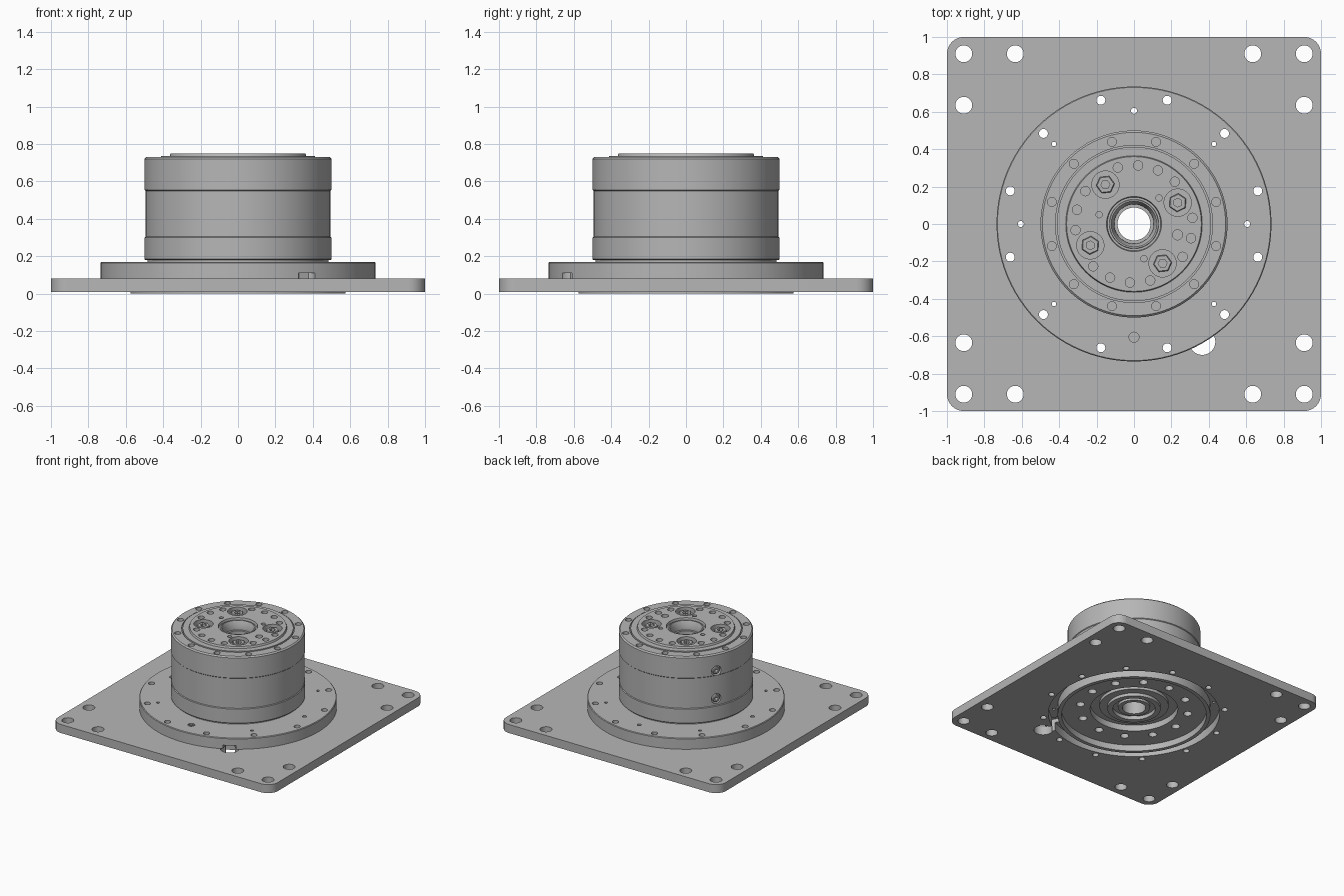
import bpy, bmesh, math
from mathutils import Matrix, Vector

cube = bpy.data.objects.get("Cube")
if cube:
    bpy.data.objects.remove(cube, do_unlink=True)

metal = bpy.data.materials.new("machined grey")
metal.use_nodes = True
GREY = (0.47, 0.47, 0.47, 1)
metal.diffuse_color = GREY
metal.node_tree.nodes["Principled BSDF"].inputs["Base Color"].default_value = GREY


def finish(name, bm):
    bmesh.ops.recalc_face_normals(bm, faces=bm.faces)
    mesh = bpy.data.meshes.new(name)
    bm.to_mesh(mesh)
    bm.free()
    obj = bpy.data.objects.new(name, mesh)
    bpy.context.collection.objects.link(obj)
    mesh.materials.append(metal)
    return obj


def select(obj):
    bpy.ops.object.select_all(action='DESELECT')
    obj.select_set(True)
    bpy.context.view_layer.objects.active = obj


def lathe(name, profile, steps=96):
    """Revolve a closed (radius, z) outline into a ring-shaped solid."""
    bm = bmesh.new()
    rings = [[bm.verts.new((r * math.cos(math.tau * i / steps),
                            r * math.sin(math.tau * i / steps), z))
              for r, z in profile] for i in range(steps)]
    n = len(profile)
    for i in range(steps):
        a, b = rings[i], rings[(i + 1) % steps]
        for j in range(n):
            k = (j + 1) % n
            bm.faces.new((a[j], b[j], b[k], a[k]))
    return finish(name, bm)


def drill(bm, x, y, radius, low, high, sides=24):
    bmesh.ops.create_cone(bm, cap_ends=True, segments=sides, radius1=radius,
                          radius2=radius, depth=high - low,
                          matrix=Matrix.Translation((x, y, (low + high) / 2)))


def polar(radius, degrees):
    a = math.radians(degrees)
    return radius * math.cos(a), radius * math.sin(a)


def circle(bm, count, start, ring, radius, low, high, sides=20):
    for i in range(count):
        drill(bm, *polar(ring, start + 360 * i / count), radius, low, high, sides)


def cut(obj, bm):
    cutter = finish("cutter", bm)
    cutter.hide_render = True
    mod = obj.modifiers.new("holes", 'BOOLEAN')
    mod.operation = 'DIFFERENCE'
    mod.solver = 'EXACT'
    mod.object = cutter
    select(obj)
    bpy.ops.object.modifier_apply(modifier=mod.name)
    bpy.data.objects.remove(cutter, do_unlink=True)


def smooth(obj):
    select(obj)
    bpy.ops.object.shade_smooth_by_angle(angle=math.radians(30))


PORT = (0.365, -0.63)      # cable exit
PORT_ANGLE = math.degrees(math.atan2(PORT[1], PORT[0]))


def channel(bm):
    """Radial cable slot from the exit hole to the underside groove."""
    place = (Matrix.Rotation(math.radians(PORT_ANGLE), 4, 'Z')
             @ Matrix.Translation((0.655, 0, 0.045))
             @ Matrix.Diagonal((0.13, 0.07, 0.13, 1)))
    bmesh.ops.create_cube(bm, size=1, matrix=place)


# Base plate with rounded corners
bm = bmesh.new()
CORNER = 0.09
outline = []
for q in range(4):
    sx, sy = ((1, 1), (-1, 1), (-1, -1), (1, -1))[q]
    for s in range(9):
        dx, dy = polar(CORNER, 90 * q + 90 * s / 8)
        outline.append(bm.verts.new((sx * (1 - CORNER) + dx, sy * (1 - CORNER) + dy, 0.01)))
face = bm.faces.new(outline)
top = bmesh.ops.extrude_face_region(bm, geom=[face])
bmesh.ops.translate(bm, vec=(0, 0, 0.07),
                    verts=[v for v in top["geom"] if isinstance(v, bmesh.types.BMVert)])
plate = finish("base_plate", bm)

bm = bmesh.new()
drill(bm, 0, 0, 0.645, -0.1, 0.2, 96)
circle(bm, 12, 15, 0.685, 0.024, -0.1, 0.2)
for sx in (-1, 1):
    for sy in (-1, 1):
        for x, y in ((0.91, 0.91), (0.635, 0.91), (0.91, 0.635)):
            drill(bm, sx * x, sy * y, 0.045, -0.1, 0.2, 32)
cut(plate, bm)
bm = bmesh.new()
drill(bm, *PORT, 0.07, -0.1, 0.2, 32)
cut(plate, bm)
bm = bmesh.new()
channel(bm)
cut(plate, bm)
smooth(plate)

# Mounting flange with the locating lip below
flange = lathe("mounting_flange", [
    (0.735, 0.08), (0.735, 0.165), (0.73, 0.17), (0.33, 0.17), (0.33, 0.05),
    (0.545, 0.05), (0.545, 0), (0.575, 0), (0.575, 0.08)])
bm = bmesh.new()
circle(bm, 12, 15, 0.685, 0.024, -0.1, 0.3)
circle(bm, 4, 45, 0.605, 0.012, -0.1, 0.3, 12)
circle(bm, 4, 0, 0.605, 0.016, -0.1, 0.3, 16)
circle(bm, 4, 0, 0.605, 0.027, 0.16, 0.3, 16)
circle(bm, 12, 0, 0.41, 0.032, -0.1, 0.1)
cut(flange, bm)
bm = bmesh.new()
drill(bm, *PORT, 0.05, 0.02, 0.11, 32)
cut(flange, bm)
bm = bmesh.new()
channel(bm)
cut(flange, bm)
smooth(flange)

# Drum-shaped housing with a stepped through bore
housing = lathe("housing", [
    (0.34, 0.10), (0.34, 0.165), (0.485, 0.165), (0.485, 0.18), (0.495, 0.18),
    (0.5, 0.185), (0.5, 0.30), (0.495, 0.305), (0.495, 0.55), (0.5, 0.555),
    (0.5, 0.72), (0.49, 0.73), (0.42, 0.73), (0.42, 0.715), (0.412, 0.715),
    (0.412, 0.735), (0.365, 0.735), (0.36, 0.75), (0.147, 0.75), (0.143, 0.73),
    (0.132, 0.73), (0.13, 0.74), (0.122, 0.74), (0.105, 0.70), (0.105, 0.67),
    (0.088, 0.67), (0.088, 0.06), (0.12, 0.06), (0.12, 0.08), (0.16, 0.08),
    (0.16, 0.05), (0.20, 0.05), (0.20, 0.075), (0.26, 0.075), (0.26, 0.10)])
NUTS = (26, 126, 206, 306)
bm = bmesh.new()
circle(bm, 12, 15, 0.455, 0.024, 0.69, 0.9)
for angle in range(6, 366, 20):
    if angle not in NUTS:
        drill(bm, *polar(0.314, angle), 0.025, 0.70, 0.9, 20)
for angle in NUTS:
    drill(bm, *polar(0.26, angle), 0.073, 0.71, 0.9, 32)
for angle in (46, 165, 286):
    drill(bm, *polar(0.193, angle), 0.017, 0.71, 0.9, 16)
drill(bm, *polar(0.24, 346), 0.027, 0.71, 0.9, 20)
# Side port sockets
SIDE_ANGLE = 152
SIDE_HEIGHTS = (0.36, 0.59)
outward = Vector((*polar(1, SIDE_ANGLE), 0))
turn = outward.to_track_quat('Z', 'Y').to_matrix().to_4x4()
for z in SIDE_HEIGHTS:
    bmesh.ops.create_cone(bm, cap_ends=True, segments=24, radius1=0.04, radius2=0.04,
                          depth=0.1, matrix=Matrix.Translation(outward * 0.52 + Vector((0, 0, z))) @ turn)
cut(housing, bm)
smooth(housing)

# Hex nuts in the top counterbores
for i, angle in enumerate(NUTS):
    x, y = polar(0.26, angle)
    nut = lathe(f"hex_nut_{i + 1}", [(0.024, 0.70), (0.05, 0.70), (0.05, 0.735),
                                     (0.045, 0.74), (0.024, 0.74)], 6)
    nut.location = (x, y, 0)
    nut.rotation_euler.z = math.radians(angle)

# Round plugs in the side sockets
for i, z in enumerate(SIDE_HEIGHTS):
    plug = lathe(f"side_plug_{i + 1}", [(0.012, -0.03), (0.028, -0.03), (0.028, 0.015),
                                        (0.024, 0.019), (0.012, 0.019)], 24)
    plug.matrix_world = Matrix.Translation(outward * 0.48 + Vector((0, 0, z))) @ turn
    smooth(plug)
